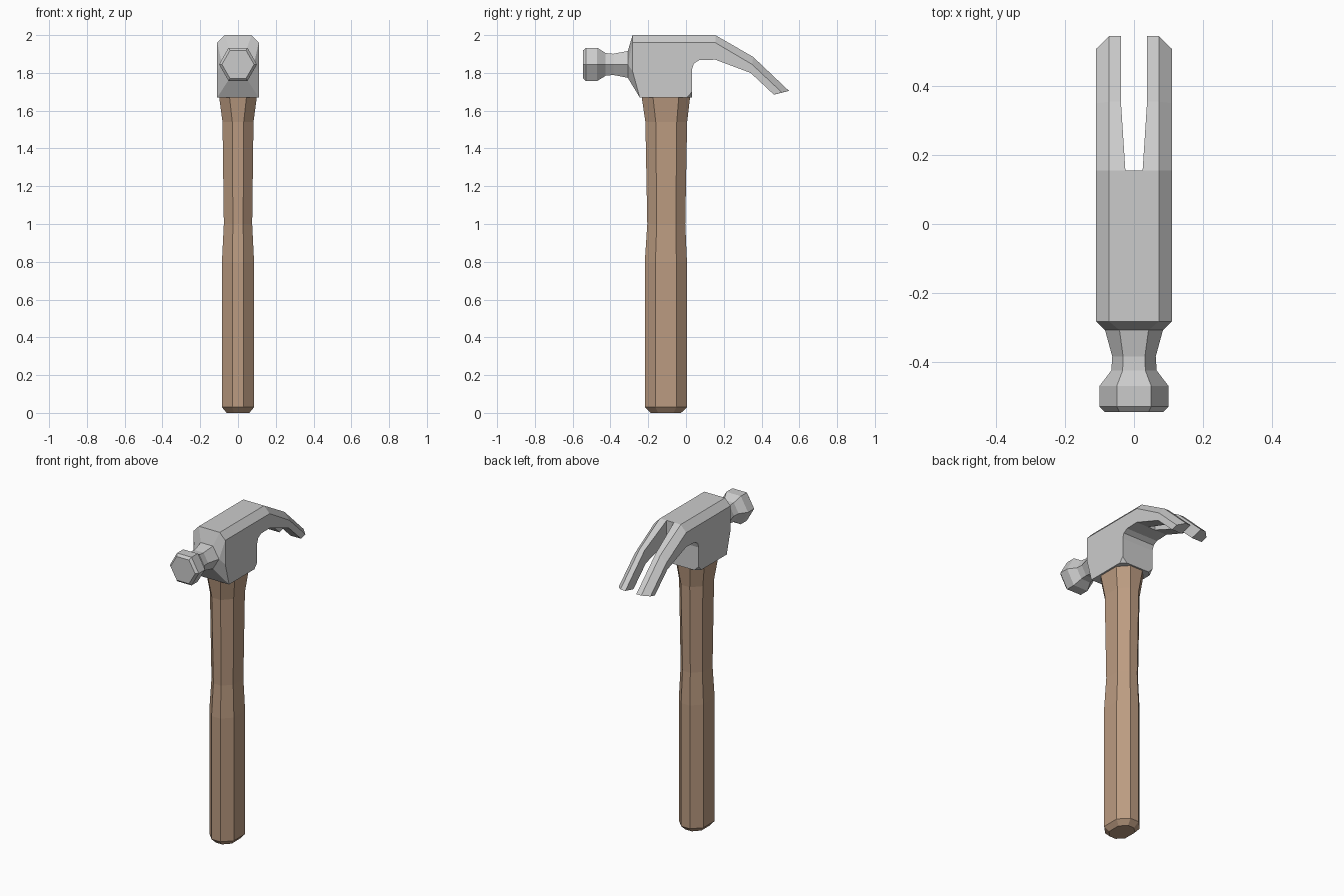
import bpy

if "Cube" in bpy.data.objects:
    bpy.data.objects.remove(bpy.data.objects["Cube"])


def loft(name, rings, cap_start=True, skip_centre=False):
    """Bridge equal-length rings of points into a flat-shaded, capped mesh."""
    n = len(rings[0])
    verts, index, faces = [], {}, []

    def vid(p):
        key = tuple(round(c, 4) for c in p)
        if key not in index:
            index[key] = len(verts)
            verts.append(key)
        return index[key]

    def add(points):
        ids = list(dict.fromkeys(vid(p) for p in points))
        if len(ids) < 3:
            return
        if skip_centre and all(abs(verts[i][0]) < 1e-5 for i in ids):
            return
        faces.append(ids)

    for a, b in zip(rings, rings[1:]):
        for i in range(n):
            j = (i + 1) % n
            add((a[i], a[j], b[j], b[i]))
    add(rings[0][::-1])
    add(rings[-1])
    mesh = bpy.data.meshes.new(name)
    mesh.from_pydata(verts, [], faces)
    ob = bpy.data.objects.new(name, mesh)
    bpy.context.collection.objects.link(ob)
    return ob


# Handle: chamfered octagon sections (z, half x, flat x, y min, y max, y chamfer)
def octagon(z, hx, fx, y0, y1, c):
    return [(fx, y0, z), (hx, y0 + c, z), (hx, y1 - c, z), (fx, y1, z),
            (-fx, y1, z), (-hx, y1 - c, z), (-hx, y0 + c, z), (-fx, y0, z)]


handle = loft("handle", [octagon(*s) for s in (
    (0.0, 0.06, 0.022, -0.188, -0.026, 0.04),
    (0.03, 0.085, 0.03, -0.218, 0.005, 0.056),
    (0.80, 0.085, 0.03, -0.218, 0.005, 0.056),
    (1.00, 0.075, 0.027, -0.205, -0.004, 0.05),
    (1.54, 0.082, 0.03, -0.215, 0.006, 0.055),
    (1.675, 0.10, 0.045, -0.235, 0.022, 0.06))])
wood = bpy.data.materials.new("wood")
wood.diffuse_color = (0.5, 0.33, 0.22, 1)
wood.use_nodes = True
wood.node_tree.nodes["Principled BSDF"].inputs["Base Color"].default_value = wood.diffuse_color
handle.data.materials.append(wood)


# Head: half sections lofted from striking face to claw tip, then mirrored
def half_hex(y, r, h, z=1.845):
    side = (r, y, z)
    return [(0, y, z + h), (r / 2, y, z + h), side, side,
            (r / 2, y, z - h), (0, y, z - h)]


def section(top, edge, bottom, inner=0.0, mid=None, bottom_x=0.11):
    side = (0.11, *edge)
    return [(inner, *top), (0.072, *top), side,
            (0.11, *mid) if mid else side,
            (bottom_x, *bottom), (inner, *bottom)]


def body(y, z, **kw):
    return section((y, 2.0), (y, 1.96), (y, z), **kw)


rings = [half_hex(*s) for s in (
    (-0.545, 0.085, 0.074), (-0.53, 0.10, 0.088), (-0.47, 0.10, 0.088),
    (-0.425, 0.066, 0.060), (-0.385, 0.063, 0.056), (-0.308, 0.084, 0.071))]
rings.append(section((-0.283, 2.0), (-0.283, 1.96), (-0.245, 1.67),
                     mid=(-0.283, 1.81)))
rings += [body(0.005, 1.67, mid=(0.005, 1.67)),
          body(0.032, 1.67, mid=(0.032, 1.70), bottom_x=0.08)]
# curved underside behind the body
rings += [body(y, z) for y, z in (
    (0.032, 1.82), (0.042, 1.85), (0.07, 1.867), (0.155, 1.87))]
# split claw
rings += [body(0.155, 1.87, inner=0.025),
          section((0.355, 1.885), (0.35, 1.845), (0.342, 1.80), inner=0.038),
          section((0.545, 1.705), (0.508, 1.696), (0.465, 1.685), inner=0.038)]
head = loft("hammer_head", rings, skip_centre=True)
mirror = head.modifiers.new("mirror", 'MIRROR')
mirror.use_clip = True
